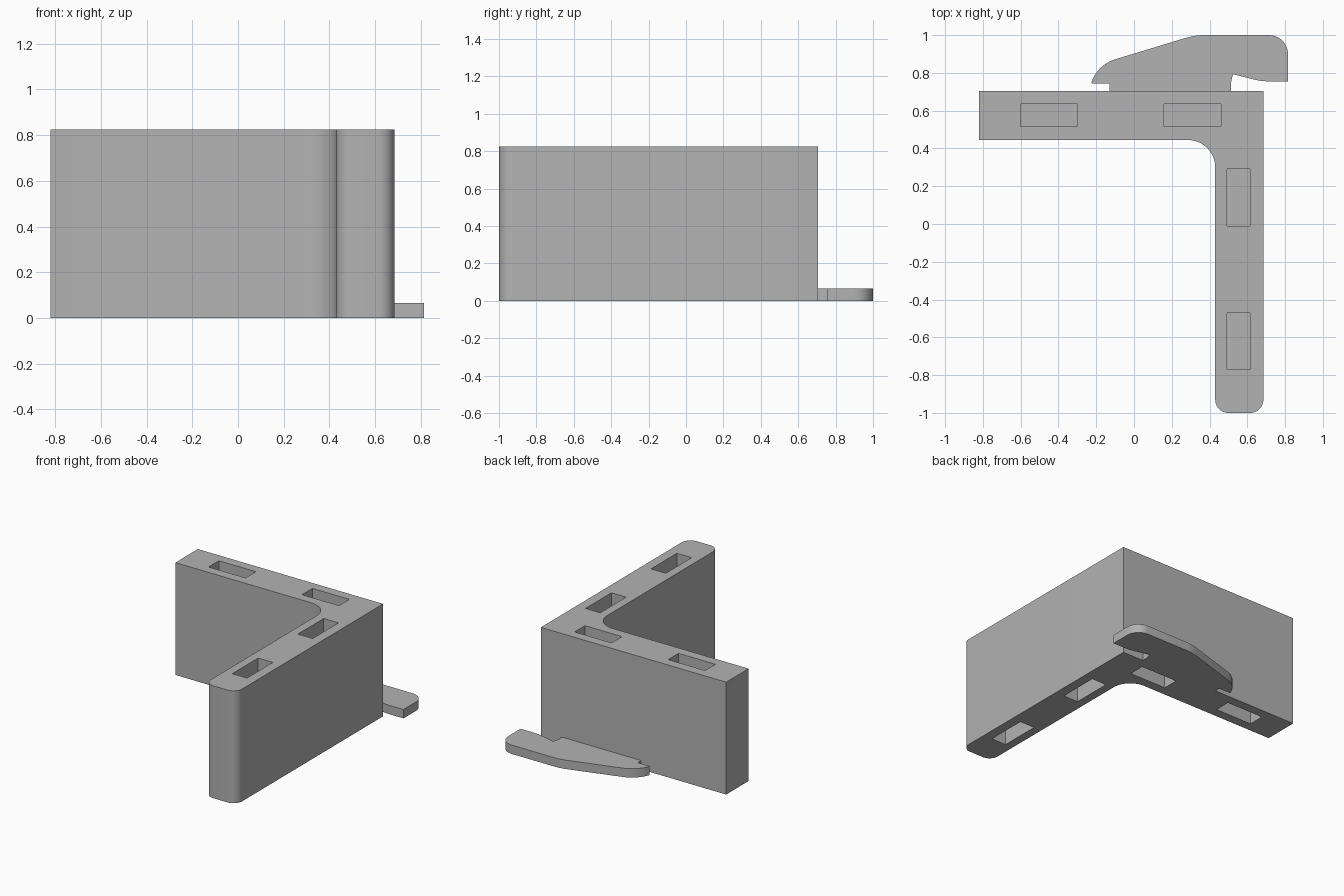
import bpy, bmesh
from math import radians, cos, sin

if "Cube" in bpy.data.objects:
    bpy.data.objects.remove(bpy.data.objects["Cube"], do_unlink=True)

GREY = (0.45, 0.45, 0.45, 1)
grey = bpy.data.materials.new("plain grey")
grey.use_nodes = True
grey.diffuse_color = GREY
grey.node_tree.nodes["Principled BSDF"].inputs["Base Color"].default_value = GREY


def arc(cx, cy, r, start, end, steps=10):
    """Points along a circular arc, angles in degrees."""
    angles = [radians(start + (end - start) * i / steps) for i in range(steps + 1)]
    return [(cx + r * cos(a), cy + r * sin(a)) for a in angles]


def extrude(name, outline, z0, z1):
    """Solid prism from a counter-clockwise outline."""
    bm = bmesh.new()
    face = bm.faces.new([bm.verts.new((x, y, z0)) for x, y in outline])
    top = bmesh.ops.extrude_face_region(bm, geom=[face])["geom"]
    moved = [v for v in top if isinstance(v, bmesh.types.BMVert)]
    bmesh.ops.translate(bm, verts=moved, vec=(0, 0, z1 - z0))
    bmesh.ops.recalc_face_normals(bm, faces=bm.faces)
    mesh = bpy.data.meshes.new(name)
    bm.to_mesh(mesh)
    bm.free()
    mesh.materials.append(grey)
    obj = bpy.data.objects.new(name, mesh)
    bpy.context.collection.objects.link(obj)
    return obj


def smooth(obj):
    bpy.ops.object.select_all(action="DESELECT")
    obj.select_set(True)
    bpy.context.view_layer.objects.active = obj
    bpy.ops.object.shade_smooth_by_angle(angle=radians(30))


HEIGHT, DEPTH = 0.825, 0.3

# L-shaped wall with a filleted inner corner and a rounded free end
wall = extrude("corner_wall",
               [(-0.82, 0.445), *arc(0.285, 0.3, 0.145, 90, 0),
                *arc(0.5, -0.93, 0.07, 180, 270), *arc(0.615, -0.93, 0.07, 270, 360),
                (0.685, 0.705), (-0.82, 0.705)], 0, HEIGHT)

# Blind rectangular pockets in the top and bottom
pockets = [(-0.45, 0.575, 0.30, 0.12), (0.31, 0.575, 0.30, 0.12),
           (0.553, 0.14, 0.12, 0.30), (0.553, -0.62, 0.12, 0.30)]
cutters = []
for x, y, w, d in pockets:
    corners = [(x + sx * w / 2, y + sy * d / 2)
               for sx, sy in ((-1, -1), (1, -1), (1, 1), (-1, 1))]
    for z0, z1 in ((-0.1, DEPTH), (HEIGHT - DEPTH, HEIGHT + 0.1)):
        cutter = extrude("pocket_cutter", corners, z0, z1)
        cutter.hide_render = True
        cutters.append(cutter)
        cut = wall.modifiers.new("pocket", "BOOLEAN")
        cut.operation, cut.solver, cut.object = "DIFFERENCE", "EXACT", cutter
bpy.context.view_layer.objects.active = wall
for cut in list(wall.modifiers):
    bpy.ops.object.modifier_apply(modifier=cut.name)
for cutter in cutters:
    bpy.data.objects.remove(cutter, do_unlink=True)
smooth(wall)

# Flat latch plate behind the wall, with a neck and two swept wings
latch = extrude("latch_plate",
                [(-0.13, 0.70), (0.513, 0.70), (0.513, 0.745), (0.523, 0.793),
                 (0.64, 0.764), (0.675, 0.757), (0.71, 0.755), (0.815, 0.755),
                 *arc(0.715, 0.9, 0.1, 0, 90),
                 (0.36, 1.0), (0.32, 0.996), (0.28, 0.987),
                 *arc(-0.045, 0.69, 0.19, 107, 163, 8),
                 (-0.22, 0.745), (-0.13, 0.745)], 0, 0.065)
smooth(latch)
